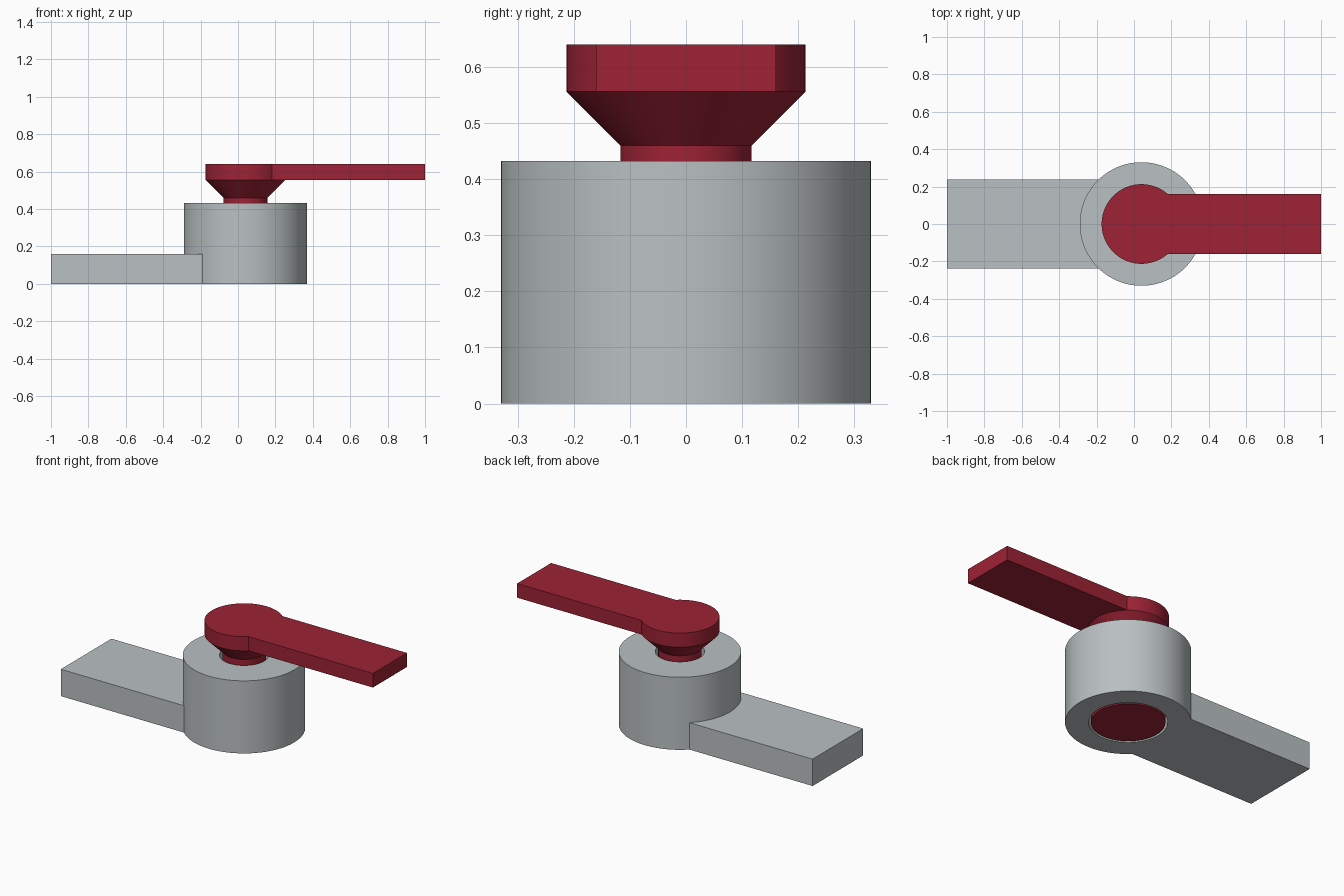
import bpy, bmesh, math

if "Cube" in bpy.data.objects:
    bpy.data.objects.remove(bpy.data.objects["Cube"])

AXIS_X = 0.04   # pivot position
SEGMENTS = 128


def material(name, rgb):
    m = bpy.data.materials.new(name)
    m.diffuse_color = (*rgb, 1)
    m.use_nodes = True
    m.node_tree.nodes["Principled BSDF"].inputs["Base Color"].default_value = m.diffuse_color
    return m


grey = material("light grey", (0.49, 0.53, 0.54))
red = material("deep red", (0.34, 0.016, 0.035))


def finish(name, bm, mat):
    bmesh.ops.recalc_face_normals(bm, faces=bm.faces)
    me = bpy.data.meshes.new(name)
    bm.to_mesh(me)
    bm.free()
    me.materials.append(mat)
    ob = bpy.data.objects.new(name, me)
    bpy.context.collection.objects.link(ob)
    return ob


def lathe(name, profile, mat):
    """Spin a closed (radius, height) profile around the pivot."""
    bm = bmesh.new()
    vs = [bm.verts.new((AXIS_X + r, 0, z)) for r, z in profile]
    es = [bm.edges.new((vs[i], vs[(i + 1) % len(vs)])) for i in range(len(vs))]
    bmesh.ops.spin(bm, geom=vs + es, cent=(AXIS_X, 0, 0), axis=(0, 0, 1),
                   angle=math.tau, steps=SEGMENTS, use_merge=True)
    bmesh.ops.remove_doubles(bm, verts=bm.verts, dist=1e-5)
    loose = [e for e in bm.edges if not e.link_faces]
    bmesh.ops.delete(bm, geom=loose, context='EDGES')
    return finish(name, bm, mat)


def bar(name, x0, x1, half_width, z0, z1, mat):
    bm = bmesh.new()
    bmesh.ops.create_cube(bm, size=1)
    for v in bm.verts:
        v.co = (x1 if v.co.x > 0 else x0, math.copysign(half_width, v.co.y),
                z1 if v.co.z > 0 else z0)
    return finish(name, bm, mat)


def join(body, arm):
    """Union the arm into the body and smooth only the round walls."""
    mod = body.modifiers.new("union", 'BOOLEAN')
    mod.operation, mod.solver, mod.object = 'UNION', 'EXACT', arm
    bpy.ops.object.select_all(action='DESELECT')
    body.select_set(True)
    bpy.context.view_layer.objects.active = body
    bpy.ops.object.modifier_apply(modifier=mod.name)
    bpy.data.objects.remove(arm)
    bpy.ops.object.shade_smooth_by_angle(angle=math.radians(30))


# Hollow barrel with a flared socket, plus its flat mounting arm
barrel = lathe("hinge_barrel", [(0.207, 0), (0.33, 0), (0.33, 0.432),
                                (0.133, 0.432), (0.133, 0.18), (0.207, 0.106)], grey)
join(barrel, bar("mounting_arm", -1, -0.19, 0.238, 0, 0.16, grey))

# Captive double-cone pin, plus its lever arm
pin = lathe("pivot_lever", [(0, 0), (0.195, 0), (0.195, 0.084), (0.117, 0.162),
                            (0.117, 0.46), (0.213, 0.556), (0.213, 0.64), (0, 0.64)], red)
join(pin, bar("lever_arm", AXIS_X + 0.1, 1, 0.16, 0.556, 0.64, red))
